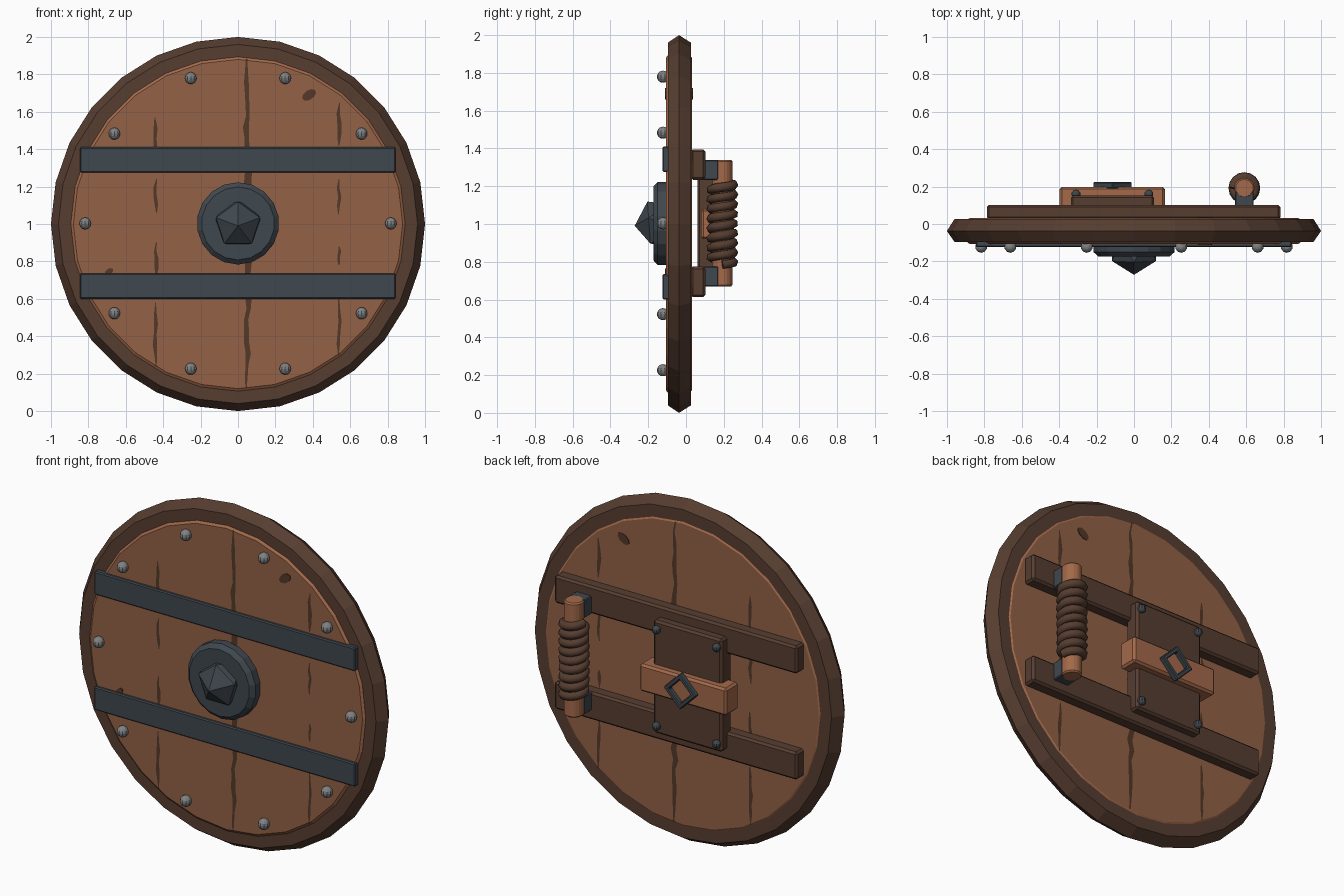
import bpy, bmesh, math, random
from mathutils import Matrix, Vector

random.seed(4)
if "Cube" in bpy.data.objects:
    bpy.data.objects.remove(bpy.data.objects["Cube"])


def material(name, r, g, b):
    lin = [((c / 255 + 0.055) / 1.055) ** 2.4 for c in (r, g, b)] + [1]
    m = bpy.data.materials.new(name)
    m.use_nodes = True
    m.diffuse_color = lin
    m.node_tree.nodes["Principled BSDF"].inputs["Base Color"].default_value = lin
    return m


plank = material("plank brown", 147, 97, 70)
edge = material("worn light wood", 163, 105, 74)
dark = material("dark wood", 86, 61, 48)
crack = material("crack brown", 84, 56, 40)
steel = material("dark steel", 63, 71, 78)
silver = material("grey rivet", 128, 130, 132)


def finish(name, bm, mats, bevel=0, smooth=False):
    bmesh.ops.recalc_face_normals(bm, faces=bm.faces)
    me = bpy.data.meshes.new(name)
    bm.to_mesh(me)
    bm.free()
    ob = bpy.data.objects.new(name, me)
    bpy.context.collection.objects.link(ob)
    for m in mats:
        me.materials.append(m)
    if bevel:
        mod = ob.modifiers.new("bevel", "BEVEL")
        mod.width, mod.segments = bevel, 1
    if smooth:
        me.shade_smooth()
    return ob


def box(name, x, y, z, mat, bevel=0.012):
    """Box from (low, high) pairs on each axis."""
    bm = bmesh.new()
    bmesh.ops.create_cube(bm, size=1)
    for v in bm.verts:
        v.co = Vector([(a + b) / 2 + c * (b - a) for (a, b), c in zip((x, y, z), v.co)])
    return finish(name, bm, [mat], bevel)


def lathe(name, profile, sides, mats, centre_z=1.0, closed=False):
    """Turn (radius, y) points around the y axis."""
    bm = bmesh.new()
    rings = []
    for r, y in profile:
        angles = [math.tau * i / sides for i in range(sides)]
        rings.append([bm.verts.new((r * math.sin(a), y, centre_z + r * math.cos(a)))
                      for a in angles])
    pairs = list(zip(rings, rings[1:]))
    if closed:
        pairs.append((rings[-1], rings[0]))
    else:
        bm.faces.new(rings[0])
        bm.faces.new(rings[-1])
    for a, b in pairs:
        for i in range(sides):
            j = (i + 1) % sides
            f = bm.faces.new((a[i], a[j], b[j], b[i]))
            f.material_index = len(mats) - 1
    return finish(name, bm, mats)


def ball(name, pos, r, mat):
    bm = bmesh.new()
    bmesh.ops.create_uvsphere(bm, u_segments=10, v_segments=8, radius=r,
                              matrix=Matrix.Translation(pos))
    return finish(name, bm, [mat])


# Round board and its rim
FRONT, BACK = -0.106, 0.031
lathe("plank_disc", [(0.88, FRONT), (0.895, -0.095), (0.895, 0.022), (0.88, BACK)],
      28, [plank, edge])
lathe("rim", [(0.88, -0.096), (0.96, -0.096), (1, -0.037), (0.96, 0.026), (0.88, 0.026)],
      28, [dark], closed=True)


# Painted cracks and knots on both faces
def strip(name, x, low, high, width, y):
    steps = max(4, round((high - low) / 0.06))
    bm = bmesh.new()
    pairs = []
    for i in range(steps + 1):
        t = i / steps
        w = width * random.uniform(0.55, 1) * (0.25 + 0.75 * math.sin(math.pi * t) ** 0.5)
        c = x + random.uniform(-0.2, 0.2) * width
        z = low + t * (high - low)
        pairs.append([bm.verts.new((c + s * w / 2, y, z)) for s in (-1, 1)])
    for a, b in zip(pairs, pairs[1:]):
        bm.faces.new((a[0], a[1], b[1], b[0]))
    bmesh.ops.solidify(bm, geom=bm.faces[:], thickness=0.002)
    finish(name, bm, [crack])


def knot(name, x, z, size, y):
    bm = bmesh.new()
    place = (Matrix.Translation((x, y, z)) @ Matrix.Rotation(-0.6, 4, "Y")
             @ Matrix.Diagonal((size, 1, size * 0.6, 1)) @ Matrix.Rotation(math.pi / 2, 4, "X"))
    bmesh.ops.create_cone(bm, cap_ends=True, segments=9, radius1=1, radius2=1,
                          depth=0.004, matrix=place)
    finish(name, bm, [crack])


for side, y in (("front", FRONT - 0.003), ("back", BACK + 0.003)):
    strip(side + "_centre_seam", 0.05, 0.125, 1.88, 0.042, y)
    for low, high in ((0.24, 0.58), (0.72, 0.9), (1.06, 1.24), (1.28, 1.57)):
        strip(side + "_right_crack", -0.44, low, high, 0.026, y)
    for low, high in ((0.3, 0.6), (0.78, 0.88), (1.05, 1.24), (1.42, 1.65)):
        strip(side + "_left_crack", 0.54, low, high, 0.026, y)
    knot(side + "_upper_knot", 0.38, 1.69, 0.042, y)
    knot(side + "_lower_knot", -0.69, 0.745, 0.026, y)

# Front iron bands and ring of rivets
for name, low in (("upper", 1.275), ("lower", 0.6)):
    box(name + "_band", (-0.845, 0.843), (-0.124, -0.09), (low, low + 0.136), steel, 0.006)
for i in range(10):
    a = math.tau * i / 10
    ball("rim_rivet", (0.817 * math.cos(a), -0.122, 1.003 + 0.817 * math.sin(a)), 0.032, silver)

# Central boss with a faceted stud
lathe("boss_plate", [(0.22, -0.1), (0.22, -0.15), (0.195, -0.173)], 18, [steel], 1.003)
bm = bmesh.new()
bmesh.ops.create_icosphere(bm, subdivisions=1, radius=0.138,
                           matrix=Matrix.Translation((0, -0.134, 1.0))
                           @ Matrix.Rotation(math.radians(94), 4, "X")
                           @ Matrix.Rotation(math.radians(18), 4, "Z"))
finish("boss_stud", bm, [steel])

# Back rails
for name, low in (("upper", 1.233), ("lower", 0.613)):
    box(name + "_rail", (-0.787, 0.783), (0.025, 0.102), (low, low + 0.162), dark)

# Arm plate with cross block, corner rivets and diamond ring
MID = -0.115
box("arm_plate", (MID - 0.222, MID + 0.222), (0.06, 0.153), (0.675, 1.335), dark)
box("cross_block", (MID - 0.282, MID + 0.28), (0.08, 0.198), (0.92, 1.08), edge)
for sx in (-1, 1):
    for sz in (-1, 1):
        ball("plate_rivet", (MID + sx * 0.195, 0.16, 1.005 + sz * 0.282), 0.024, steel)
bm = bmesh.new()
loops = []
for r, y in ((0.105, 0.19), (0.105, 0.225), (0.07, 0.225), (0.07, 0.19)):
    loops.append([bm.verts.new((MID + r * math.sin(k * math.pi / 2), y,
                                1.0 + r * math.cos(k * math.pi / 2))) for k in range(4)])
for n in range(4):
    a, b = loops[n], loops[(n + 1) % 4]
    for k in range(4):
        bm.faces.new((a[k], a[(k + 1) % 4], b[(k + 1) % 4], b[k]))
finish("diamond_ring", bm, [steel], 0.005)

# Grip: post, brackets and wrapped cord
GX, GY = 0.59, 0.192
bm = bmesh.new()
bmesh.ops.create_cone(bm, cap_ends=True, segments=10, radius1=0.056, radius2=0.056, depth=0.67,
                      matrix=Matrix.Translation((GX, GY, 1.005)))
finish("grip_post", bm, [edge], 0.008)
for name, low in (("upper", 1.233), ("lower", 0.67)):
    box(name + "_bracket", (GX - 0.05, GX + 0.05), (0.09, 0.172), (low, low + 0.106), steel, 0.005)

curve = bpy.data.curves.new("grip_cord", "CURVE")
curve.dimensions = "3D"
curve.bevel_depth, curve.bevel_resolution, curve.use_fill_caps = 0.025, 1, True
path = curve.splines.new("POLY")
turns, steps = 8.5, 16
count = int(turns * steps)
path.points.add(count)
for i, p in enumerate(path.points):
    a = math.tau * i / steps
    p.co = (GX + 0.06 * math.cos(a), GY + 0.06 * math.sin(a), 0.785 + 0.435 * i / count, 1)
curve.materials.append(dark)
cord = bpy.data.objects.new("grip_cord", curve)
bpy.context.collection.objects.link(cord)
